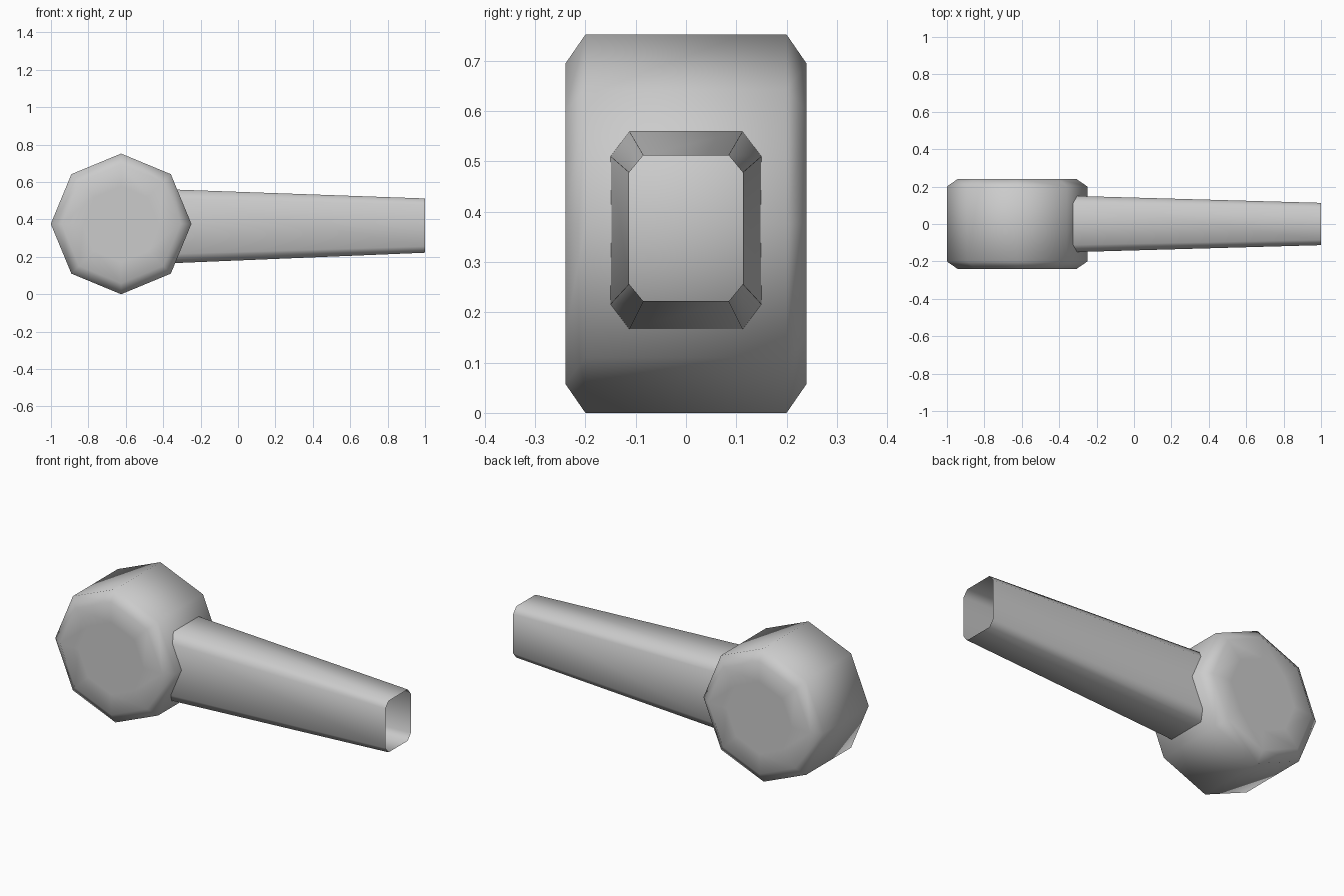
import bpy, bmesh, math

if "Cube" in bpy.data.objects:
    bpy.data.objects.remove(bpy.data.objects["Cube"])


def loft(name, rings, caps):
    """Join matching point rings with quads, optionally closing the two ends."""
    bm = bmesh.new()
    loops = [[bm.verts.new(p) for p in ring] for ring in rings]
    for a, b in zip(loops, loops[1:]):
        n = len(a)
        for i in range(n):
            j = (i + 1) % n
            bm.faces.new((a[i], a[j], b[j], b[i]))
    if caps:
        ends = [bm.faces.new(loops[0]), bm.faces.new(loops[-1])]
    bmesh.ops.recalc_face_normals(bm, faces=bm.faces[:])
    if caps:
        bmesh.ops.split_edges(bm, edges=[e for f in ends for e in f.edges])
    for f in bm.faces:
        f.smooth = True
    mesh = bpy.data.meshes.new(name)
    bm.to_mesh(mesh)
    bm.free()
    obj = bpy.data.objects.new(name, mesh)
    bpy.context.collection.objects.link(obj)
    return obj


def octagon(r, y):
    return [(-0.625 + r * math.cos(k * math.pi / 4), y,
             0.376 + r * math.sin(k * math.pi / 4)) for k in range(8)]


def section(x, hy, hz, zc, cy, cz):
    """Rectangle across x with chamfered corners."""
    pts = [(hy, cz), (cy, hz), (-cy, hz), (-hy, cz),
           (-hy, -cz), (-cy, -hz), (cy, -hz), (hy, -cz)]
    return [(x, y, zc + z) for y, z in pts]


# Eight-sided drum with chamfered rims and flat centre discs
profile = [(0.203, -0.24), (0.318, -0.24), (0.376, -0.20),
           (0.376, 0.20), (0.318, 0.24), (0.203, 0.24)]
loft("drum_head", [octagon(r, y) for r, y in profile], True)

# Tapered hollow arm, open at its far end
loft("arm", [section(-0.35, 0.151, 0.197, 0.363, 0.113, 0.148),
             section(1.0, 0.113, 0.145, 0.367, 0.085, 0.111)], False)
# Arm faces point outward from its long axis
arm = bpy.data.objects["arm"].data
f = arm.polygons[0]
if f.normal.y * f.center.y < 0:
    arm.flip_normals()
